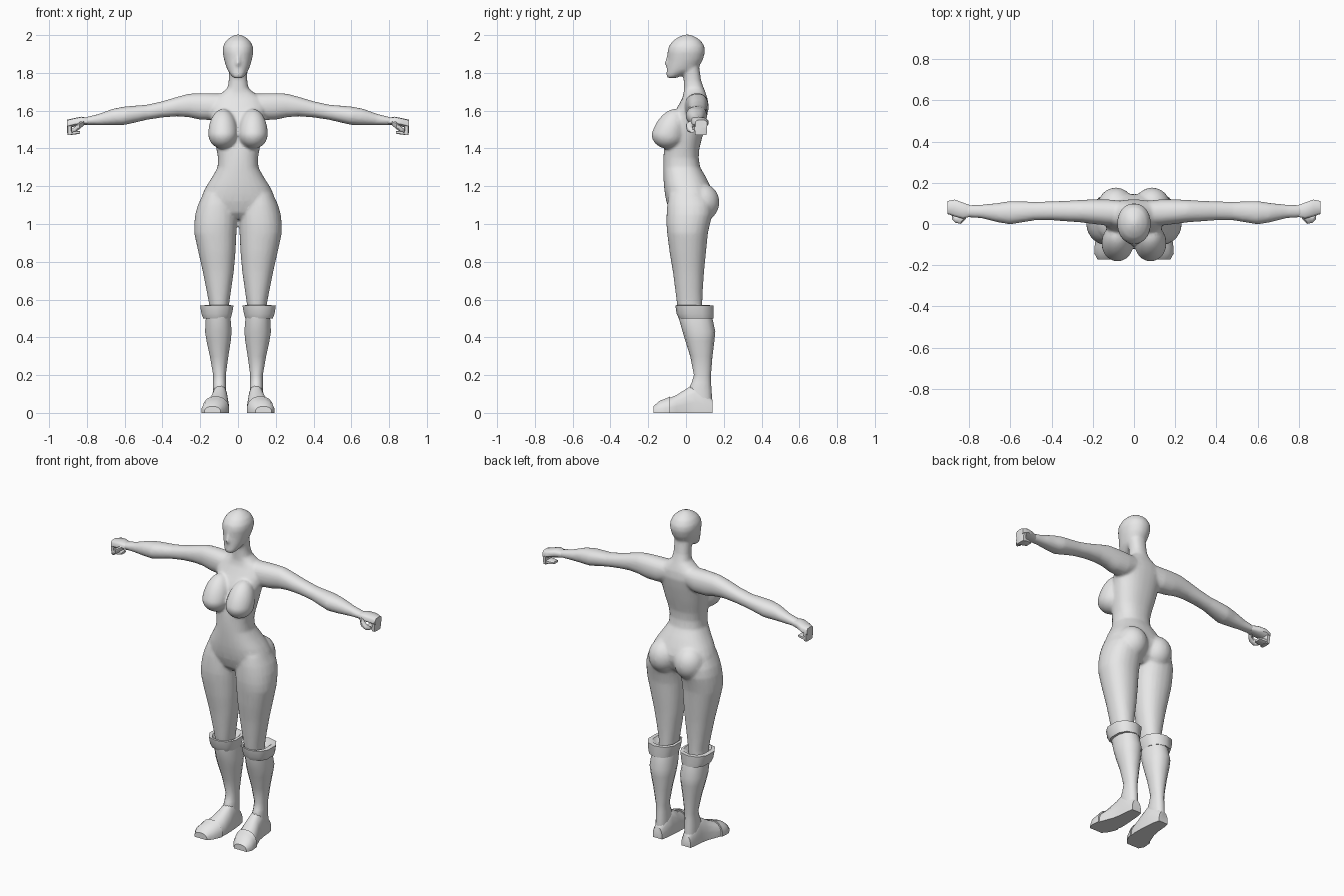
import bpy, bmesh, math

skin = bpy.data.materials.new("plain grey")
skin.diffuse_color = (0.8, 0.8, 0.8, 1)


def loft(bm, axis, rings, n=20, power=2.3, sides=(1,), floor=None):
    """Closed tube; each ring is (position, a0, a1, b0, b1) in the two other axes."""
    for s in sides:
        loops = []
        for p, a0, a1, b0, b1 in rings:
            loop = []
            for i in range(n):
                t = 2 * math.pi * (i + 0.5) / n
                c, d = math.cos(t), math.sin(t)
                a = (a0 + a1) / 2 + (a1 - a0) / 2 * math.copysign(abs(c) ** (2 / power), c)
                b = (b0 + b1) / 2 + (b1 - b0) / 2 * math.copysign(abs(d) ** (2 / power), d)
                x, y, z = {"x": (p, a, b), "y": (a, p, b), "z": (a, b, p)}[axis]
                if floor is not None:
                    z = max(z, floor)
                loop.append(bm.verts.new((x * s, y, z)))
            loops.append(loop)
        for lo, hi in zip(loops, loops[1:]):
            for i in range(n):
                j = (i + 1) % n
                bm.faces.new((lo[i], lo[j], hi[j], hi[i]))
        bm.faces.new(loops[0])
        bm.faces.new(loops[-1])


def ball(bm, centre, radii, stretch_up=1.0):
    """Mirrored pair of ellipsoids, optionally drawn out upwards."""
    for s in (1, -1):
        vs = bmesh.ops.create_uvsphere(bm, u_segments=24, v_segments=16, radius=1)["verts"]
        for v in vs:
            x, y, z = v.co
            up = max(z, 0)
            v.co = (s * (centre[0] + x * radii[0]),
                    centre[1] + y * radii[1] + up * (stretch_up - 1) * 0.05,
                    centre[2] + z * radii[2] * (stretch_up if z > 0 else 1))


def finish(name, bm, mirror=False):
    bmesh.ops.recalc_face_normals(bm, faces=bm.faces)
    me = bpy.data.meshes.new(name)
    bm.to_mesh(me)
    bm.free()
    me.materials.append(skin)
    ob = bpy.data.objects.new(name, me)
    bpy.context.collection.objects.link(ob)
    bpy.ops.object.select_all(action="DESELECT")
    ob.select_set(True)
    bpy.context.view_layer.objects.active = ob
    bpy.ops.object.shade_smooth_by_angle(angle=math.radians(45))
    if mirror:
        ob.modifiers.new("mirror", "MIRROR")
    return ob


BOTH = (1, -1)
bm = bmesh.new()

# torso and neck: (height, half width, front, back)
torso = [(1.025, .05, -.05, .08), (1.06, .13, -.085, .12), (1.12, .195, -.105, .145),
         (1.16, .188, -.112, .145), (1.2, .168, -.117, .13), (1.25, .136, -.12, .105),
         (1.3, .108, -.121, .075), (1.35, .106, -.12, .067), (1.4, .115, -.116, .071),
         (1.48, .13, -.1, .092), (1.56, .142, -.08, .11), (1.62, .15, -.045, .12),
         (1.665, .13, -.02, .114), (1.695, .085, -.012, .104), (1.72, .055, -.012, .094),
         (1.76, .049, -.012, .08), (1.83, .05, -.02, .07)]
loft(bm, "z", [(z, -w, w, f, b) for z, w, f, b in torso], 28)

# head
head = [(1.773, .024, -.1, -.05), (1.79, .04, -.105, -.01), (1.815, .056, -.102, .05),
        (1.84, .065, -.1, .073), (1.87, .074, -.096, .09), (1.91, .082, -.098, .101),
        (1.94, .08, -.092, .098), (1.97, .064, -.07, .08), (1.99, .04, -.04, .052),
        (2.003, .012, -.008, .02)]
loft(bm, "z", [(z, -w, w, f, b) for z, w, f, b in head], 24, 2.1)
# nose
loft(bm, "z", [(1.838, -.015, .015, -.112, -.07), (1.85, -.014, .014, -.118, -.07),
               (1.9, -.007, .007, -.1, -.07)], 8, 2)

# arms
loft(bm, "x", [(.04, .0, .11, 1.58, 1.69), (.13, -.008, .12, 1.55, 1.692),
               (.2, 0, .12, 1.552, 1.693), (.26, .008, .117, 1.565, 1.69),
               (.32, .012, .113, 1.57, 1.674), (.4, .018, .11, 1.564, 1.65),
               (.48, .018, .108, 1.552, 1.632), (.54, .008, .11, 1.538, 1.627),
               (.6, -.002, .112, 1.524, 1.622), (.66, .008, .102, 1.523, 1.611),
               (.74, .028, .094, 1.523, 1.582), (.82, .033, .092, 1.523, 1.562)],
     20, 2.2, BOTH)

# thighs
loft(bm, "z", [(1.16, .03, .185, -.09, .11), (1.1, .012, .213, -.1, .14),
               (1.05, .004, .227, -.103, .14), (1.0, .005, .232, -.104, .127),
               (.95, .008, .232, -.1, .116), (.85, .013, .21, -.087, .106),
               (.75, .022, .187, -.07, .096), (.65, .036, .167, -.057, .089),
               (.57, .048, .152, -.047, .086), (.5, .055, .15, -.03, .085)],
     24, 2.2, BOTH)

# buttocks and bust
ball(bm, (.088, .083, 1.115), (.09, .094, .1))
ball(bm, (.08, -.095, 1.475), (.078, .088, .077), 1.75)

body = finish("body", bm)
remesh = body.modifiers.new("blend", "REMESH")
remesh.mode = "VOXEL"
remesh.voxel_size = 0.008
remesh.use_smooth_shade = True
smooth = body.modifiers.new("smooth", "SMOOTH")
smooth.factor = 0.5
smooth.iterations = 8
body.modifiers.new("simplify", "DECIMATE").ratio = 0.3

# hands: palm, bent knuckles, curled fingertips, thumb
bm = bmesh.new()
loft(bm, "x", [(.79, .036, .09, 1.525, 1.561), (.83, .025, .105, 1.522, 1.568),
               (.87, .035, .12, 1.515, 1.56), (.905, .048, .112, 1.505, 1.552)], 10, 3)
loft(bm, "z", [(1.47, .88, .903, .048, .11), (1.495, .88, .906, .045, .113),
               (1.53, .875, .905, .045, .113)], 8, 4)
loft(bm, "x", [(.837, .055, .1, 1.478, 1.492), (.865, .05, .106, 1.473, 1.495),
               (.9, .05, .11, 1.47, 1.498)], 8, 4)
loft(bm, "x", [(.815, .025, .06, 1.522, 1.552), (.84, .0, .035, 1.5, 1.54),
               (.865, .005, .035, 1.485, 1.515), (.882, .02, .045, 1.485, 1.502)], 8, 2.5)
finish("hands", bm, True)

# boots: shaft and foot
bm = bmesh.new()
loft(bm, "z", [(0.01, .066, .132, .03, .138), (.12, .062, .134, .01, .136),
               (.16, .064, .132, .03, .132), (.2, .064, .132, .042, .132),
               (.3, .05, .15, .022, .14), (.38, .037, .168, -.003, .15),
               (.43, .032, .176, -.018, .155), (.5, .038, .172, -.038, .14),
               (.53, .042, .17, -.04, .135)], 14, 2.2)
foot = [(.14, .066, .13, .07), (.1, .056, .137, .12), (.05, .052, .141, .16),
        (.0, .048, .15, .128), (-.05, .047, .17, .096), (-.1, .054, .187, .074),
        (-.14, .07, .19, .058), (-.168, .095, .175, .03)]
loft(bm, "y", [(y, a, b, -.7 * h, h) for y, a, b, h in foot], 16, 2.3, floor=0)
finish("boots", bm, True)

# toe caps
bm = bmesh.new()
cap = [(-.085, .046, .19, .088), (-.11, .053, .192, .076), (-.142, .068, .194, .064),
       (-.172, .092, .178, .035)]
loft(bm, "y", [(y, a, b, -.7 * h, h) for y, a, b, h in cap], 16, 2.3, floor=0)
finish("toe_caps", bm, True)

# flared boot cuffs
bm = bmesh.new()
loft(bm, "z", [(.5, .045, .17, -.03, .135), (.5, .036, .187, -.038, .145),
               (.525, .028, .197, -.05, .146), (.568, .02, .204, -.056, .146),
               (.57, .035, .178, -.05, .125), (.545, .048, .16, -.04, .09)], 10, 2.4)
finish("boot_cuffs", bm, True)
